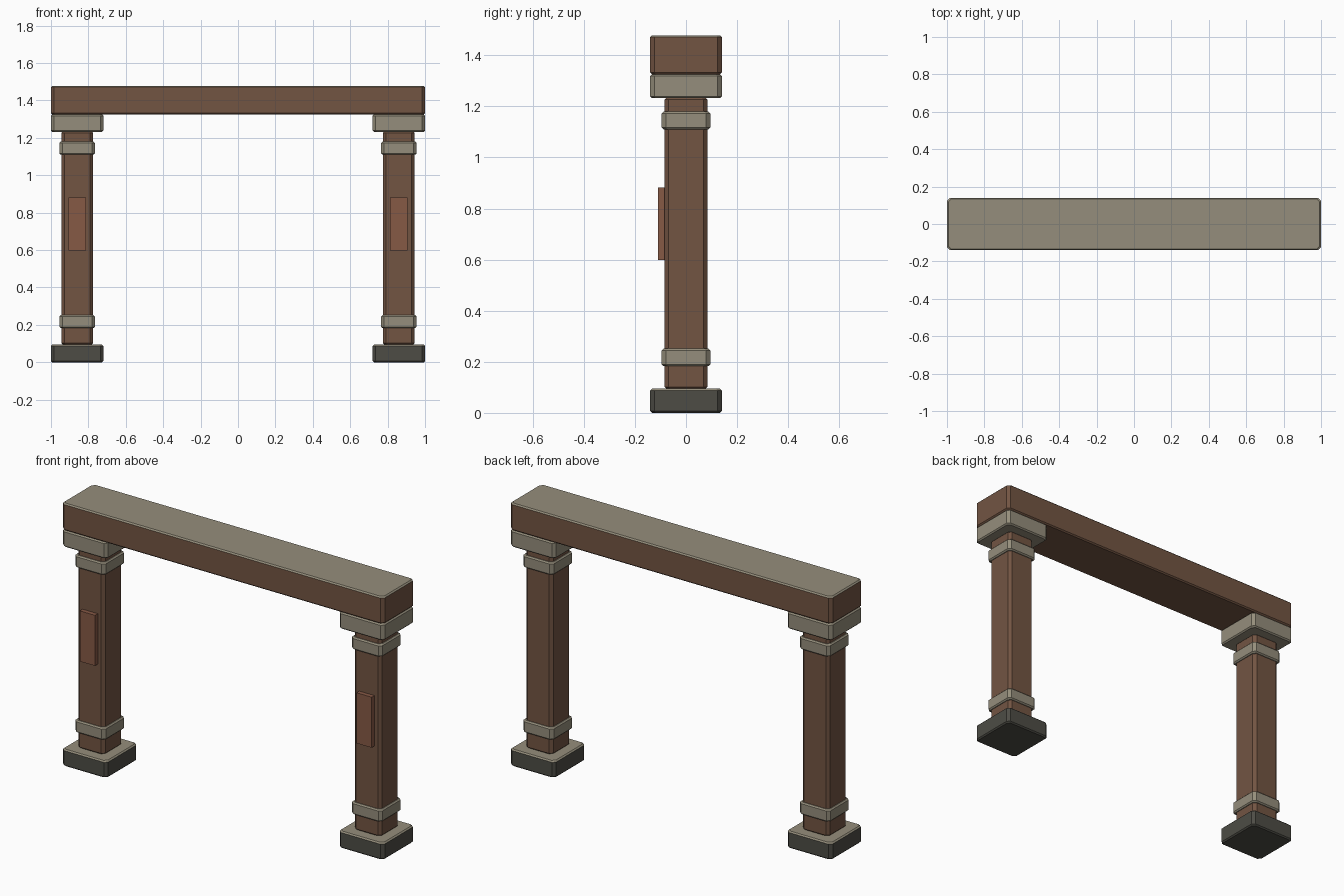
import bpy, bmesh

if "Cube" in bpy.data.objects:
    bpy.data.objects.remove(bpy.data.objects["Cube"])


def material(name, rgb):
    m = bpy.data.materials.new(name)
    m.diffuse_color = (*rgb, 1)
    m.use_nodes = True
    m.node_tree.nodes["Principled BSDF"].inputs["Base Color"].default_value = m.diffuse_color
    return m


WOOD = material("wood", (0.17, 0.09, 0.055))
STONE = material("pale_stone", (0.30, 0.27, 0.20))
DARK = material("dark_stone", (0.075, 0.073, 0.06))
PANEL = material("red_wood", (0.24, 0.10, 0.06))


def block(name, cx, hx, hy, z0, z1, mat, top=None, corner=0.016, edge=0.007):
    """Box with chamfered upright corners and finer chamfers at top and bottom."""
    bm = bmesh.new()
    rings = []
    for z, inset in ((z0, edge), (z0 + edge, 0), (z1 - edge, 0), (z1, edge)):
        a, b, c = hx - inset, hy - inset, corner
        outline = [(a, -b + c), (a, b - c), (a - c, b), (-a + c, b),
                   (-a, b - c), (-a, -b + c), (-a + c, -b), (a - c, -b)]
        rings.append([bm.verts.new((cx + x, y, z)) for x, y in outline])
    bm.faces.new(rings[0][::-1])
    bm.faces.new(rings[3])
    for lo, hi in zip(rings, rings[1:]):
        for i in range(8):
            j = (i + 1) % 8
            bm.faces.new((lo[i], lo[j], hi[j], hi[i]))
    bm.normal_update()
    # Upward faces take the top material
    if top:
        for f in bm.faces:
            f.material_index = 1 if f.normal.z > 0.3 else 0
    me = bpy.data.meshes.new(name)
    bm.to_mesh(me)
    bm.free()
    me.materials.append(mat)
    if top:
        me.materials.append(top)
    ob = bpy.data.objects.new(name, me)
    bpy.context.collection.objects.link(ob)
    return ob


# Lintel across both posts
block("lintel", 0, 1.0, 0.14, 1.325, 1.478, WOOD, STONE)

for side, x in (("left", -0.86), ("right", 0.86)):
    # Footing, post and capital
    block(side + "_footing", x, 0.14, 0.14, 0, 0.095, DARK, STONE)
    block(side + "_post", x, 0.084, 0.084, 0.095, 1.234, WOOD)
    block(side + "_capital", x, 0.14, 0.14, 1.232, 1.325, STONE)
    # Collars around the post
    block(side + "_lower_collar", x, 0.095, 0.095, 0.183, 0.252, STONE)
    block(side + "_upper_collar", x, 0.095, 0.095, 1.11, 1.18, STONE)
    # Plain panel on the front face
    bpy.ops.mesh.primitive_cube_add(size=1, location=(x, -0.095, 0.74))
    panel = bpy.context.object
    panel.name = side + "_front_panel"
    panel.scale = (0.094, 0.028, 0.284)
    panel.data.materials.append(PANEL)
